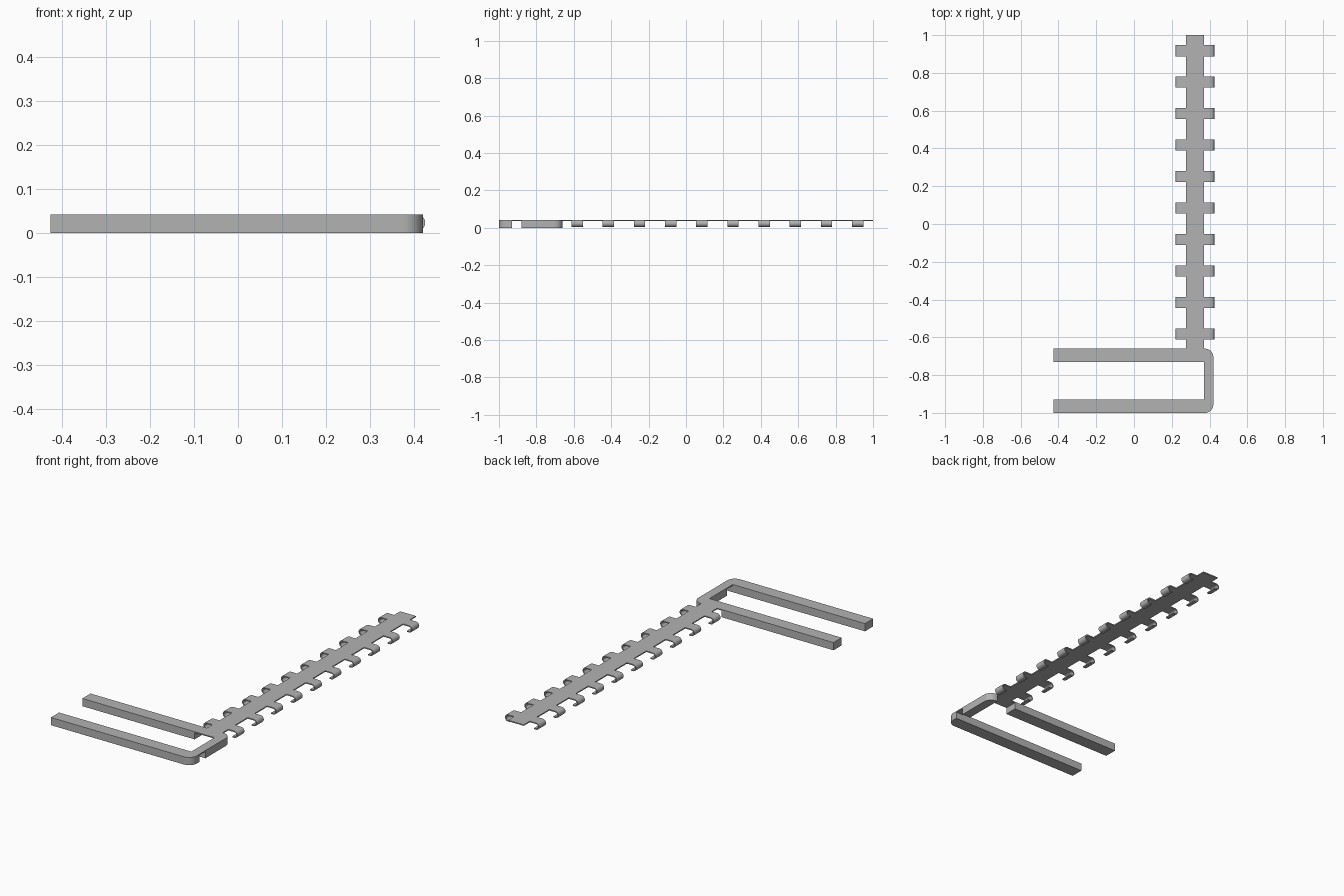
import bpy, bmesh, math
from mathutils import Vector

cube = bpy.data.objects.get("Cube")
if cube:
    bpy.data.objects.remove(cube, do_unlink=True)

grey = bpy.data.materials.new("plain_grey")
grey.use_nodes = True
colour = (0.45, 0.45, 0.45, 1)
grey.diffuse_color = colour
grey.node_tree.nodes["Principled BSDF"].inputs["Base Color"].default_value = colour

TOP, SHEET = 0.042, 0.006
UNDER = TOP - SHEET
LEFT, RIGHT = -0.425, 0.42          # prong tips and outer side of the bracket
INNER = 0.37                        # inner side of the bracket, edge of the strip
STRIP_X = 0.3225                    # middle of the long strip


def prism(name, outline, offset, smooth=False):
    """Extrude a closed 3D outline along an offset."""
    bm = bmesh.new()
    face = bm.faces.new([bm.verts.new(p) for p in outline])
    new = bmesh.ops.extrude_face_region(bm, geom=[face])["geom"]
    verts = [v for v in new if isinstance(v, bmesh.types.BMVert)]
    bmesh.ops.translate(bm, verts=verts, vec=Vector(offset))
    bmesh.ops.recalc_face_normals(bm, faces=bm.faces)
    mesh = bpy.data.meshes.new(name)
    bm.to_mesh(mesh)
    bm.free()
    mesh.materials.append(grey)
    obj = bpy.data.objects.new(name, mesh)
    bpy.context.collection.objects.link(obj)
    if smooth:
        bpy.ops.object.select_all(action="DESELECT")
        obj.select_set(True)
        bpy.context.view_layer.objects.active = obj
        bpy.ops.object.shade_smooth_by_angle(angle=math.radians(35))
    return obj


def arc(cx, cy, r, start, end, steps=10):
    angles = [math.radians(start + (end - start) * i / steps) for i in range(steps + 1)]
    return [(cx + r * math.cos(a), cy + r * math.sin(a)) for a in angles]


def slab(name, outline, z0=0, smooth=False):
    """Flat part reaching from z0 up to the common top."""
    return prism(name, [(x, y, z0) for x, y in outline], (0, 0, TOP - z0), smooth)


def rect(x0, x1, y0, y1):
    return [(x0, y0), (x1, y0), (x1, y1), (x0, y1)]


# Bracket: two prongs and a connecting block with rounded outer corners
R = 0.045
slab("front_prong", [(LEFT, -1)] + arc(RIGHT - R, -1 + R, R, -90, 0)
     + [(RIGHT, -0.93), (LEFT, -0.93)], smooth=True)
slab("back_prong", rect(LEFT, 0.25, -0.73, -0.66))
slab("connecting_block", [(INNER, -0.88), (RIGHT, -0.88)]
     + arc(RIGHT - R, -0.66 - R, R, 0, 90) + [(INNER, -0.66)], smooth=True)

# Thin bridges over the two gaps
slab("side_bridge", rect(INNER, RIGHT, -0.93, -0.88), UNDER)
slab("strip_bridge", rect(0.25, INNER, -0.73, -0.66), UNDER)

# Long thin strip
slab("long_strip", rect(2 * STRIP_X - INNER, INNER, -0.66, 1), UNDER)

# Curled tabs in pairs along the strip
outer = 0.0185
cx, cz = 0.425 - outer, TOP - outer
profile = ([(INNER, TOP)] + arc(cx, cz, outer, 90, -90, 14)
           + [(cx - 0.012, cz - outer), (cx - 0.012, cz - outer + SHEET)]
           + arc(cx, cz, outer - SHEET, -90, 90, 14) + [(INNER, UNDER)])
for i in range(10):
    y = 0.918 - i / 6
    for side, sign in (("left", 1), ("right", -1)):
        points = [(STRIP_X + sign * (x - STRIP_X), y - 0.03, z) for x, z in profile]
        prism(f"{side}_tab_{i + 1}", points, (0, 0.06, 0), True)
